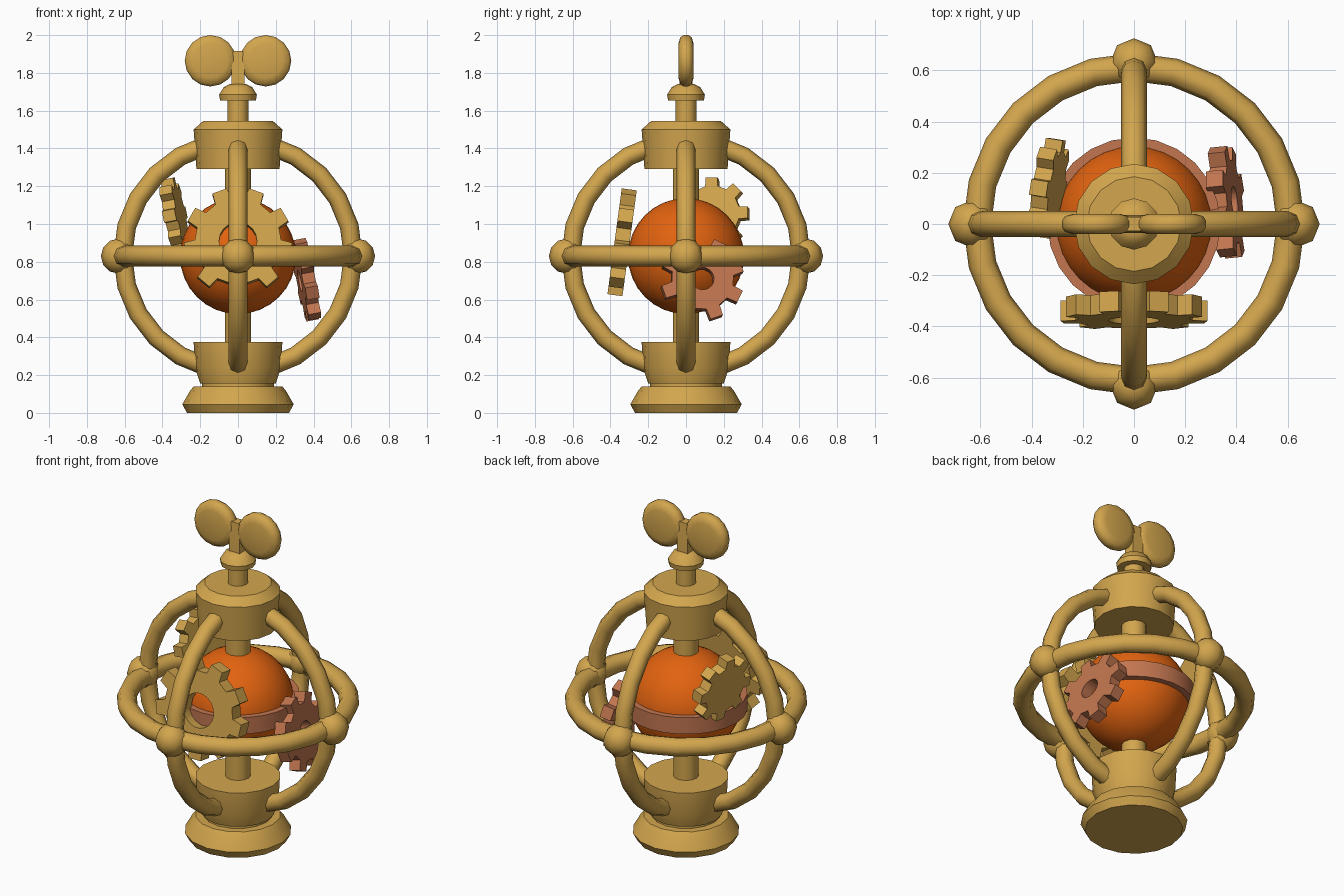
import bpy, bmesh, math
from mathutils import Matrix, Vector

if "Cube" in bpy.data.objects:
    bpy.data.objects.remove(bpy.data.objects["Cube"])


def material(name, rgb):
    m = bpy.data.materials.new(name)
    m.diffuse_color = (*rgb, 1)
    m.use_nodes = True
    m.node_tree.nodes["Principled BSDF"].inputs["Base Color"].default_value = m.diffuse_color
    return m


BRASS = material("brass", (0.65, 0.38, 0.075))
COPPER = material("copper", (0.54, 0.18, 0.08))
ORANGE = material("glowing orange", (0.76, 0.125, 0.005))
MID = 0.83  # height of the cage centre


def finish(bm, name, mat, matrix=Matrix(), angle=35):
    bmesh.ops.recalc_face_normals(bm, faces=bm.faces)
    bm.transform(matrix)
    me = bpy.data.meshes.new(name)
    bm.to_mesh(me)
    bm.free()
    me.materials.append(mat)
    me.shade_smooth()
    me.set_sharp_from_angle(angle=math.radians(angle))
    ob = bpy.data.objects.new(name, me)
    bpy.context.collection.objects.link(ob)
    return ob


def lathe(name, profile, mat, sides=16, matrix=Matrix(), closed=False, angle=35):
    """Spin an (r, z) profile around z; open profiles get flat caps."""
    bm = bmesh.new()
    rings = []
    for r, z in profile:
        rings.append([bm.verts.new((r * math.cos(2 * math.pi * i / sides),
                                    r * math.sin(2 * math.pi * i / sides), z))
                      for i in range(sides)])
    pairs = list(zip(rings, rings[1:])) + ([(rings[-1], rings[0])] if closed else [])
    for a, b in pairs:
        for i in range(sides):
            j = (i + 1) % sides
            bm.faces.new((a[i], a[j], b[j], b[i]))
    if not closed:
        bm.faces.new(rings[0])
        bm.faces.new(rings[-1])
    return finish(bm, name, mat, matrix, angle)


def hoop(name, radius, tube, matrix):
    prof = [(radius + tube * math.cos(k * math.pi / 4), tube * math.sin(k * math.pi / 4))
            for k in range(8)]
    return lathe(name, prof, BRASS, 24, matrix, closed=True, angle=60)


def ball(name, centre, radius, mat, seg, rings):
    bm = bmesh.new()
    bmesh.ops.create_uvsphere(bm, u_segments=seg, v_segments=rings, radius=radius)
    return finish(bm, name, mat, Matrix.Translation(centre), 50)


def gear(name, mat, centre, normal, right, teeth, tip, root, hole, thick, phase):
    n = Vector(normal).normalized()
    v = n.cross(Vector(right)).normalized()
    u = v.cross(n)
    m = Matrix.Translation(centre) @ Matrix((u, v, n)).transposed().to_4x4()
    step = 2 * math.pi / teeth
    pts = []
    for t in range(teeth):
        for f, r in ((-0.29, root), (-0.2, tip), (0.2, tip), (0.29, root)):
            pts.append((r, math.radians(phase) + (t + f) * step))
    bm = bmesh.new()

    def loop(z, fixed=None):
        return [bm.verts.new(((fixed or r) * math.cos(a), (fixed or r) * math.sin(a), z))
                for r, a in pts]

    lo, hi = loop(-thick / 2), loop(thick / 2)
    if hole:
        order = [lo, hi, loop(thick / 2, hole), loop(-thick / 2, hole)]
        order.append(lo)
    else:
        order = [lo, hi]
        bm.faces.new(lo)
        bm.faces.new(hi)
    for a, b in zip(order, order[1:]):
        for i in range(len(pts)):
            j = (i + 1) % len(pts)
            bm.faces.new((a[i], a[j], b[j], b[i]))
    return finish(bm, name, mat, m, 30)


# Base, cups, axle and winding stem
lathe("base", [(0.27, 0), (0.295, 0.045), (0.255, 0.115), (0.235, 0.14)], BRASS)
lathe("base_neck", [(0.19, 0.12), (0.19, 0.17)], BRASS)
lathe("lower_cup", [(0.2, 0.155), (0.228, 0.24), (0.235, 0.375)], BRASS)
lathe("upper_cap", [(0.22, 1.29), (0.235, 1.5), (0.185, 1.545)], BRASS)
lathe("axle", [(0.07, 0.3), (0.07, 1.35)], BRASS, 12)
lathe("stem", [(0.056, 1.5), (0.056, 1.68)], BRASS, 12)
lathe("stem_collar", [(0.095, 1.655), (0.1, 1.685), (0.075, 1.725), (0.045, 1.74)], BRASS, 12)

# Winding key: post and two round wings
lathe("key_post", [(0.05, 1.72), (0.05, 1.8), (0.038, 1.915)], BRASS, 4,
      Matrix.Rotation(math.pi / 4, 4, "Z"))
for side, label in ((-1, "left"), (1, "right")):
    lathe("key_wing_" + label,
          [(0.09, -0.04), (0.125, -0.03), (0.136, -0.012),
           (0.136, 0.012), (0.125, 0.03), (0.09, 0.04)], BRASS, 16,
          Matrix.Translation((side * 0.146, 0, 1.864)) @ Matrix.Rotation(math.pi / 2, 4, "X"),
          angle=50)

# Cage: one level hoop, two upright hoops, knobs at the crossings
at_mid = Matrix.Translation((0, 0, MID))
hoop("level_hoop", 0.613, 0.055, at_mid)
hoop("side_hoop", 0.61, 0.05, at_mid @ Matrix.Rotation(math.pi / 2, 4, "X"))
hoop("front_hoop", 0.61, 0.05, at_mid @ Matrix.Rotation(math.pi / 2, 4, "Y"))
for i in range(4):
    a = i * math.pi / 2
    ball("cage_knob", (0.633 * math.cos(a), 0.633 * math.sin(a), MID), 0.093, BRASS, 8, 6)

# Glowing core with copper belt
ball("core", (0, 0, MID), 0.307, ORANGE, 32, 16)
lathe("core_belt", [(0.29, 0.78), (0.338, 0.78), (0.338, 0.88), (0.29, 0.88)],
      COPPER, 24, closed=True)

# Floating gears
gear("front_gear", BRASS, (0, -0.338, 0.905), (0, -1, 0.135), (1, 0, 0),
     9, 0.287, 0.228, 0.1, 0.08, -90)
gear("right_gear", COPPER, (0.36, 0.085, 0.705), (1, 0.1, 0.19), (0, 1, 0),
     8, 0.222, 0.165, 0.06, 0.068, 20)
gear("left_gear", BRASS, (-0.335, 0.14, 1.05), (1, -0.16, 0.2), (0, 1, 0),
     8, 0.196, 0.15, 0, 0.068, 0)
